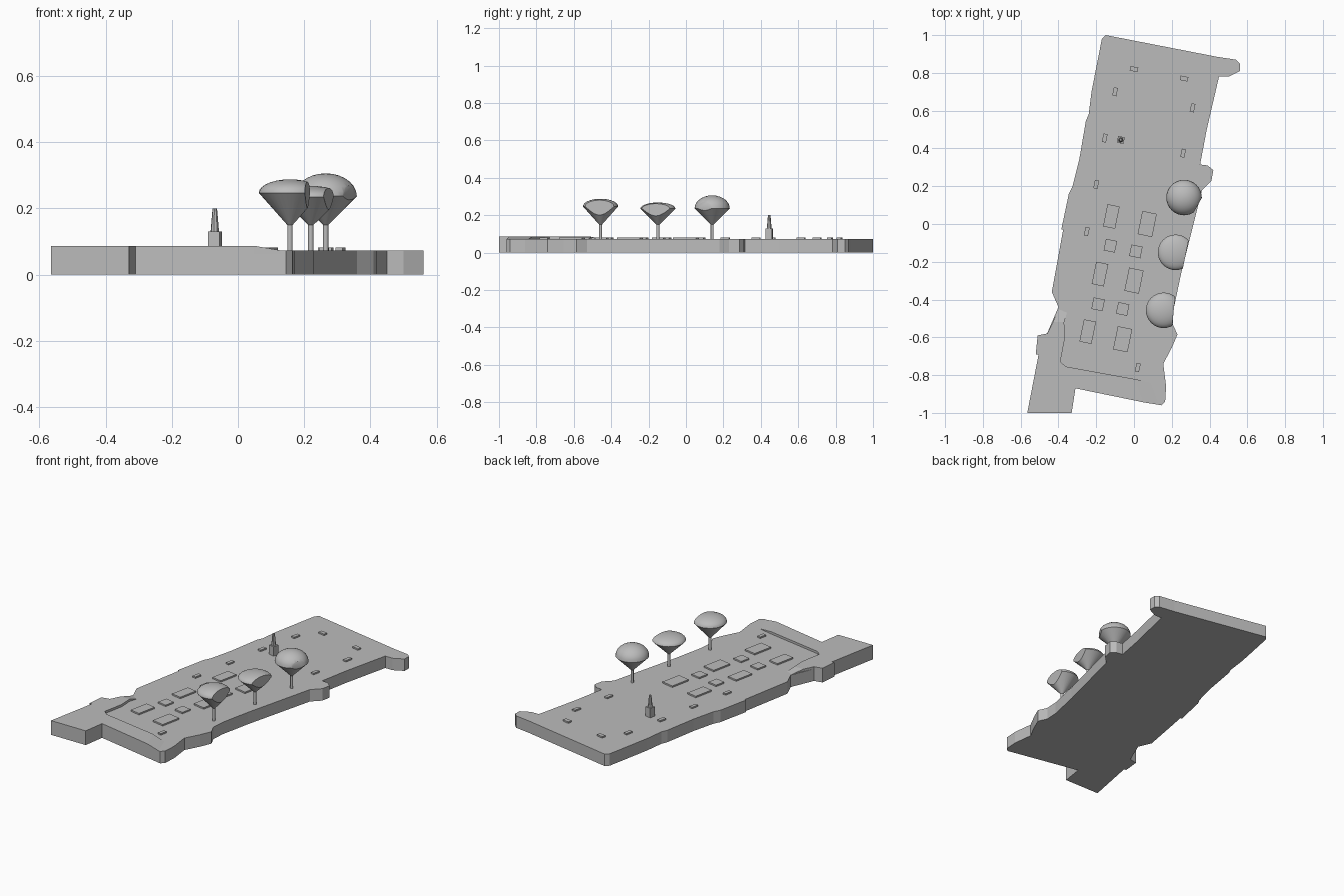
import bpy
import bmesh
import math
from mathutils import Matrix, Vector

default_cube = bpy.data.objects.get("Cube")
if default_cube:
    bpy.data.objects.remove(default_cube)

GROUND = 0.073
RAISED = 0.087
TILT = math.radians(-11.6)

stone = bpy.data.materials.new("plain_grey")
stone.use_nodes = True
stone.diffuse_color = (0.5, 0.5, 0.5, 1)
shader = next(n for n in stone.node_tree.nodes if n.type == 'BSDF_PRINCIPLED')
shader.inputs["Base Color"].default_value = stone.diffuse_color


def finish(name, bm, location=(0, 0, 0), angle=0.0, smooth=False):
    """Turn a bmesh into a named, coloured object."""
    bmesh.ops.recalc_face_normals(bm, faces=bm.faces[:])
    mesh = bpy.data.meshes.new(name)
    bm.to_mesh(mesh)
    bm.free()
    mesh.materials.append(stone)
    obj = bpy.data.objects.new(name, mesh)
    bpy.context.collection.objects.link(obj)
    obj.location = location
    obj.rotation_euler.z = angle
    if smooth:
        bpy.ops.object.select_all(action='DESELECT')
        obj.select_set(True)
        bpy.context.view_layer.objects.active = obj
        bpy.ops.object.shade_smooth_by_angle(angle=math.radians(35))
    return obj


def prism(name, outline, bottom, top, low_corners=(), low=GROUND):
    """Extrude an outline upward; listed corners stay low to form a ramp."""
    bm = bmesh.new()
    lower = [bm.verts.new((x, y, bottom)) for x, y in outline]
    upper = [bm.verts.new((x, y, low if i in low_corners else top))
             for i, (x, y) in enumerate(outline)]
    bm.faces.new(lower)
    bm.faces.new(upper)
    count = len(outline)
    for i in range(count):
        j = (i + 1) % count
        bm.faces.new((lower[i], lower[j], upper[j], upper[i]))
    return finish(name, bm)


def block(name, x, y, width, length, bottom, top):
    """Box turned to follow the slope of the plot."""
    bm = bmesh.new()
    size = Matrix.Diagonal((width, length, top - bottom, 1))
    bmesh.ops.create_cube(bm, size=1, matrix=size)
    return finish(name, bm, (x, y, (bottom + top) / 2), TILT)


def rod(name, x, y, bottom, top, radius_bottom, radius_top, sides):
    bm = bmesh.new()
    bmesh.ops.create_cone(bm, cap_ends=True, segments=sides, depth=top - bottom,
                          radius1=radius_bottom, radius2=radius_top)
    return finish(name, bm, (x, y, (bottom + top) / 2), TILT, sides > 8)


def tree(name, x, y, rim, top, cut_angle, cut_distance):
    """Cone-and-dome crown on a thin trunk, sliced flat on its outer side."""
    radius, base = 0.094, 0.15
    profile = [(0.008, base), (radius, rim)]
    steps = 7
    for i in range(1, steps + 1):
        a = math.pi / 2 * i / steps
        profile.append((radius * math.cos(a), rim + (top - rim) * math.sin(a)))
    bm = bmesh.new()
    points = [bm.verts.new((r, 0, z)) for r, z in [(0, base)] + profile]
    edges = [bm.edges.new(pair) for pair in zip(points, points[1:])]
    bmesh.ops.spin(bm, geom=points + edges, cent=(0, 0, 0), axis=(0, 0, 1),
                   angle=math.tau, steps=32, use_merge=True)
    bmesh.ops.remove_doubles(bm, verts=bm.verts[:], dist=0.0001)
    normal = Vector((math.cos(cut_angle), math.sin(cut_angle), 0))
    cut = bmesh.ops.bisect_plane(bm, geom=bm.verts[:] + bm.edges[:] + bm.faces[:],
                                 plane_co=normal * cut_distance, plane_no=normal,
                                 clear_outer=True)
    rim_edges = [e for e in cut["geom_cut"] if isinstance(e, bmesh.types.BMEdge)]
    bmesh.ops.contextual_create(bm, geom=rim_edges)
    finish(name + "_crown", bm, (x, y, 0), smooth=True)
    rod(name + "_trunk", x, y, GROUND - 0.01, base + 0.01, 0.008, 0.008, 16)


# Ground slab with an irregular edge
right_edge = [(-.17, .98), (-.15, 1), (.44, .885), (.54, .87), (.56, .85),
              (.56, .81), (.5, .78), (.45, .78), (.385, .5), (.35, .315),
              (.39, .31), (.42, .285), (.41, .23), (.36, .18), (.34, .1),
              (.25, -.26), (.21, -.45), (.205, -.53), (.23, -.585),
              (.2, -.655), (.155, -.74), (.17, -.86), (.165, -.94), (.145, -.96)]
left_edge = [(-.31, -.87), (-.33, -1), (-.565, -1), (-.505, -.69),
             (-.52, -.69), (-.51, -.59), (-.46, -.58), (-.4, -.44),
             (-.435, -.36), (-.375, -.03), (-.385, -.03), (-.345, .16),
             (-.325, .2), (-.29, .34), (-.255, .545), (-.24, .58), (-.225, .7)]
prism("ground_slab", right_edge + left_edge, 0, GROUND)

# Raised bank along the front and left, with ramps at both ends
bank = left_edge[:7] + [(-.43, -.52), (-.37, -.52), (-.365, -.6),
                        (-.39, -.73), (-.36, -.755), (0, -.82), (.05, -.944)]
prism("raised_bank", bank, GROUND - 0.01, RAISED)
prism("front_ramp", [(.05, -.944), (0, -.82), (.09, -.84), (.13, -.957)],
      GROUND - 0.01, RAISED, (2, 3))
prism("left_ramp", [(-.43, -.52), (-.37, -.52), (-.355, -.47), (-.4, -.45)],
      GROUND - 0.01, RAISED, (2, 3))

# Raised pads laid out in rows
pad_groups = {
    "long_pad": (.065, .12, [(-.12, .04), (-.18, -.265), (-.245, -.57)]),
    "wide_pad": (.078, .125, [(.07, 0), (0, -.3), (-.06, -.61)]),
    "square_pad": (.06, .062, [(-.125, -.115), (.01, -.145), (-.19, -.425), (-.06, -.45)]),
    "small_pad": (.022, .045, [(-.1, .7), (-.155, .455), (-.2, .21), (-.25, -.04),
                               (.26, .375), (.31, .615), (.02, -.76)]),
    "turned_pad": (.042, .024, [(0, .82), (.265, .77)]),
}
for pad_name, (width, length, places) in pad_groups.items():
    for number, (px, py) in enumerate(places, 1):
        block(f"{pad_name}_{number}", px, py, width, length, GROUND - 0.01, GROUND + 0.009)

# Monument: square plinth with a tapering shaft
block("monument_plinth", -.07, .445, .036, .036, GROUND - 0.01, .13)
rod("monument_shaft", -.07, .445, .13, .2, .013, .007, 8)

# Row of trees
tree("back_tree", .265, .14, .237, .306, math.radians(-29), .083)
tree("middle_tree", .22, -.15, .235, .268, TILT, .055)
tree("front_tree", .157, -.457, .247, .288, TILT / 2, .053)
